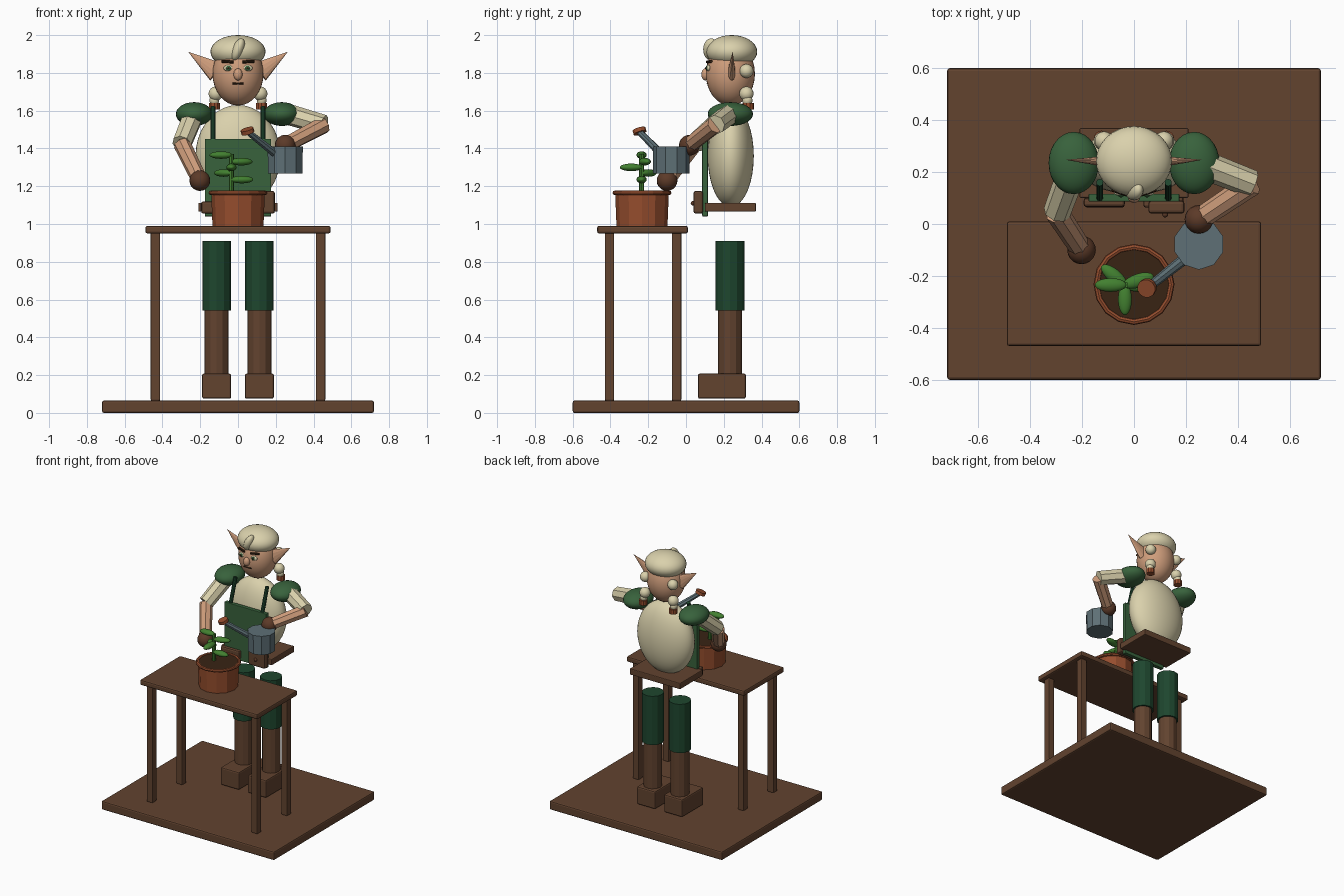
import bpy
import math
from mathutils import Vector

cube = bpy.data.objects.get("Cube")
if cube:
    bpy.data.objects.remove(cube, do_unlink=True)


def material(name, rgb):
    lin = [((c / 255 + 0.055) / 1.055) ** 2.4 for c in rgb]
    m = bpy.data.materials.new(name)
    m.use_nodes = True
    m.diffuse_color = (*lin, 1)
    m.node_tree.nodes["Principled BSDF"].inputs["Base Color"].default_value = (*lin, 1)
    return m


WOOD = material("wood brown", (98, 67, 47))
SKIN = material("warm skin", (208, 158, 124))
CREAM = material("cream", (218, 209, 172))
GREEN = material("cloth green", (56, 98, 60))
PINE = material("dark pine green", (30, 70, 46))
GLOVE = material("glove brown", (92, 58, 40))
CLAY = material("terracotta", (150, 78, 46))
SOIL = material("dark soil", (56, 36, 20))
STEEL = material("blue steel", (94, 112, 118))
LEAF = material("leaf green", (66, 128, 48))


def finish(name, mat, smooth=False):
    o = bpy.context.object
    o.name = name
    o.data.materials.append(mat)
    if smooth:
        bpy.ops.object.shade_smooth()
    return o


def box(name, mat, lo, hi, bevel=0.006):
    lo, hi = Vector(lo), Vector(hi)
    bpy.ops.mesh.primitive_cube_add(size=1, location=(lo + hi) / 2)
    o = finish(name, mat)
    o.scale = hi - lo
    bpy.ops.object.transform_apply(location=False, rotation=False, scale=True)
    if bevel:
        mod = o.modifiers.new("soft edges", 'BEVEL')
        mod.width = bevel
        mod.segments = 2
    return o


def ball(name, mat, loc, radii, rot=(0, 0, 0), seg=28):
    bpy.ops.mesh.primitive_uv_sphere_add(segments=seg, ring_count=seg // 2, radius=1,
                                         location=loc, rotation=rot)
    o = finish(name, mat, True)
    o.scale = radii if isinstance(radii, tuple) else (radii,) * 3
    return o


def rod(name, mat, a, b, r1, r2=None, sides=10):
    a, b = Vector(a), Vector(b)
    d = b - a
    bpy.ops.mesh.primitive_cone_add(vertices=sides, radius1=r1, radius2=r1 if r2 is None else r2,
                                    depth=d.length, location=(a + b) / 2,
                                    rotation=d.to_track_quat('Z', 'Y').to_euler())
    return finish(name, mat)


# Floor, table and seat board
box("floor_board", WOOD, (-0.72, -0.6, 0), (0.72, 0.6, 0.065), 0.01)
box("table_top", WOOD, (-0.49, -0.47, 0.95), (0.49, 0.01, 0.99), 0.01)
for x in (-0.437, 0.437):
    for y in (-0.405, -0.05):
        box("table_leg", WOOD, (x - 0.025, y - 0.025, 0.065), (x + 0.025, y + 0.025, 0.955))
box("seat_board", WOOD, (-0.21, 0.1, 1.065), (0.21, 0.37, 1.112))

# Torso and apron
ball("torso", CREAM, (0, 0.237, 1.36), (0.225, 0.122, 0.27), seg=36)
box("apron", GREEN, (-0.175, 0.086, 1.04), (0.175, 0.116, 1.45), 0.004)
box("left_pouch", WOOD, (0.055, 0.04, 1.055), (0.195, 0.09, 1.175), 0.012)
box("right_pouch", WOOD, (-0.195, 0.066, 1.055), (-0.035, 0.1, 1.12), 0.012)
ball("pouch_button", GLOVE, (0.12, 0.037, 1.11), 0.012, seg=12)

# Paired parts of the figure
for s, side in ((-1, "right"), (1, "left")):
    x = s * 0.113
    box(side + "_boot", WOOD, (x - 0.077, 0.063, 0.075), (x + 0.077, 0.317, 0.208), 0.01)
    rod(side + "_shin", WOOD, (x, 0.233, 0.2), (x, 0.233, 0.55), 0.064, sides=12)
    rod(side + "_trouser_leg", PINE, (x, 0.233, 0.543), (x, 0.233, 0.91), 0.076, sides=12)
    rod(side + "_apron_strap", PINE, (s * 0.132, 0.1, 1.44), (s * 0.132, 0.16, 1.62), 0.014)
    ball(side + "_shoulder", GREEN, (s * 0.232, 0.235, 1.582), (0.097, 0.12, 0.063))
    # flattened pointed ear
    ear = rod(side + "_ear", SKIN, (s * 0.115, 0.237, 1.805), (s * 0.264, 0.252, 1.912),
              0.056, 0, sides=12)
    for v in ear.data.vertices:
        v.co.y *= 1
    ear.delta_scale = (1, 1, 1)
    world = ear.rotation_euler.to_matrix()
    for v in ear.data.vertices:
        w = world @ v.co
        w.y *= 0.36
        v.co = world.inverted() @ w
    # eyes and brows
    ball(side + "_eye", CREAM, (s * 0.05, 0.12, 1.825), (0.027, 0.012, 0.017), seg=16)
    ball(side + "_iris", GREEN, (s * 0.05, 0.11, 1.825), (0.013, 0.006, 0.013), seg=14)
    ball(side + "_pupil", SOIL, (s * 0.05, 0.105, 1.825), (0.006, 0.004, 0.006), seg=10)
    rod(side + "_brow", SOIL, (s * 0.025, 0.113, 1.858), (s * 0.085, 0.133, 1.861), 0.008, sides=8)
    # braid beads
    ball(side + "_upper_bead", CREAM, (s * 0.115, 0.32, 1.81), 0.037, seg=18)
    ball(side + "_lower_bead", CREAM, (s * 0.118, 0.32, 1.69), 0.038, seg=18)
    rod(side + "_braid_tie", CLAY, (s * 0.125, 0.33, 1.605), (s * 0.125, 0.33, 1.64), 0.03)
    ball(side + "_braid_tip", CREAM, (s * 0.125, 0.325, 1.655), (0.027, 0.027, 0.03), seg=14)

# Head, hair and face
ball("head", SKIN, (0, 0.235, 1.795), (0.135, 0.13, 0.168), seg=32)
ball("hair_cap", CREAM, (0, 0.242, 1.912), (0.146, 0.135, 0.088), seg=32)
ball("hair_tuft", CREAM, (0, 0.133, 1.924), (0.03, 0.042, 0.062), (0, math.radians(22), 0))
ball("nose", SKIN, (0, 0.103, 1.792), (0.024, 0.022, 0.032), seg=18)
rod("mouth", SOIL, (-0.03, 0.115, 1.745), (0.03, 0.115, 1.745), 0.006, sides=8)

# Arms: shoulder, elbow, hand
arms = {"right": ((-0.24, 0.2, 1.565), (-0.297, 0.045, 1.425), (-0.202, -0.1, 1.23)),
        "left": ((0.25, 0.235, 1.585), (0.455, 0.155, 1.525), (0.25, 0.018, 1.417))}
for side, (shoulder, elbow, hand) in arms.items():
    rod(side + "_sleeve", CREAM, shoulder, elbow, 0.056, 0.053, sides=8)
    rod(side + "_forearm", SKIN, elbow, hand, 0.046, 0.042, sides=8)
    ball(side + "_glove", GLOVE, hand, 0.055, seg=20)

# Watering can
rod("can_body", STEEL, (0.25, -0.078, 1.268), (0.25, -0.078, 1.41), 0.096, 0.098)
rod("can_spout", STEEL, (0.2, -0.13, 1.37), (0.052, -0.247, 1.488), 0.022, 0.017, sides=8)
rod("can_rose", CLAY, (0.053, -0.243, 1.482), (0.047, -0.249, 1.502), 0.036, sides=12)

# Plant pot
PX, PY = 0, -0.233
rod("pot", CLAY, (PX, PY, 0.988), (PX, PY, 1.165), 0.135, 0.142, sides=12)
bpy.ops.mesh.primitive_torus_add(major_segments=16, minor_segments=8, major_radius=0.144,
                                 minor_radius=0.012, location=(PX, PY, 1.165))
finish("pot_rim", CLAY)
rod("pot_soil", SOIL, (PX, PY, 1.15), (PX, PY, 1.17), 0.137, sides=16)

# Seedling: stem with leaves fanned at rising heights
SX, SY = -0.035, -0.235
rod("stem", LEAF, (SX, SY, 1.16), (SX, SY, 1.37), 0.013, sides=8)
for angle, z in ((0, 1.235), (140, 1.27), (270, 1.3), (18, 1.33), (180, 1.365)):
    a = math.radians(angle)
    ball("leaf", LEAF, (SX + 0.055 * math.cos(a), SY + 0.055 * math.sin(a), z),
         (0.062, 0.027, 0.02), (0, 0, a), seg=18)
